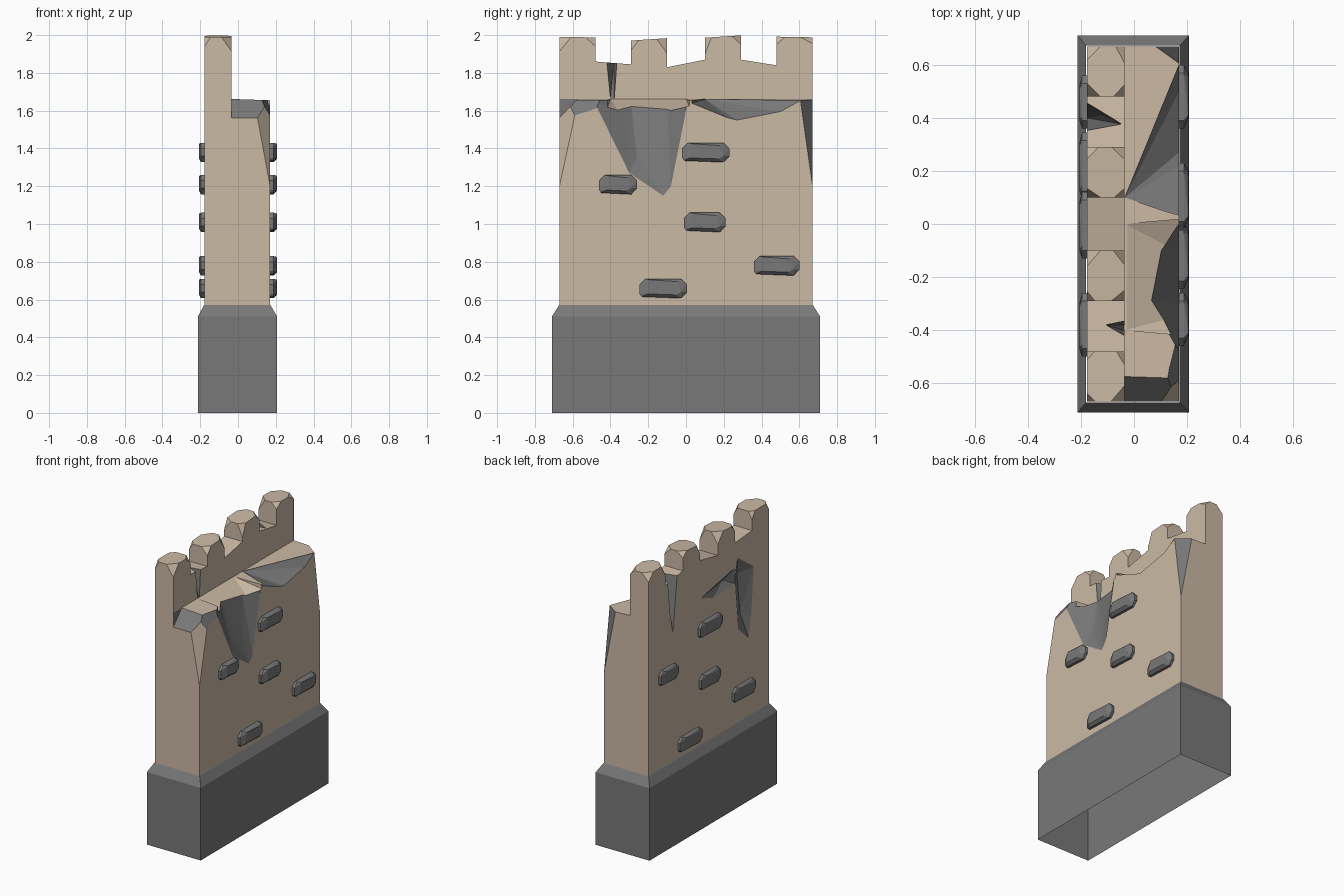
import bpy, bmesh, random
from mathutils import Vector

if "Cube" in bpy.data.objects:
    bpy.data.objects.remove(bpy.data.objects["Cube"])

random.seed(4)


def material(name, rgb):
    m = bpy.data.materials.new(name)
    m.diffuse_color = (*rgb, 1)
    m.use_nodes = True
    m.node_tree.nodes["Principled BSDF"].inputs["Base Color"].default_value = m.diffuse_color
    return m


SAND = material("sandstone", (0.60, 0.49, 0.375))
GREY = material("grey_stone", (0.19, 0.19, 0.19))
MATS = [SAND, GREY]


def finish(name, bm, slot=0):
    bmesh.ops.recalc_face_normals(bm, faces=bm.faces[:])
    me = bpy.data.meshes.new(name)
    bm.to_mesh(me)
    bm.free()
    for m in MATS:
        me.materials.append(m)
    for p in me.polygons:
        p.material_index = slot
    ob = bpy.data.objects.new(name, me)
    bpy.context.collection.objects.link(ob)
    return ob


def hull(name, pts, slot=0):
    bm = bmesh.new()
    for p in pts:
        bm.verts.new(p)
    res = bmesh.ops.convex_hull(bm, input=bm.verts[:])
    junk = [v for v in res["geom_interior"] if isinstance(v, bmesh.types.BMVert)]
    if junk:
        bmesh.ops.delete(bm, geom=junk, context="VERTS")
    bmesh.ops.dissolve_limit(bm, angle_limit=0.01, verts=bm.verts[:], edges=bm.edges[:])
    return finish(name, bm, slot)


cutters = []


def cut(pts, slot=0):
    ob = hull("cutter", pts, slot)
    ob.hide_render = True
    cutters.append(ob)


def cut_above(y0, y1, z0, z1):
    # notch open to the sky, with a floor sloping from z0 to z1
    cut([(x, y, z) for x in (-0.3, 0.3) for y, z in ((y0, z0), (y1, z1), (y0, 2.2), (y1, 2.2))])


def cut_corner(p, d, size, slot=0, e=0.25):
    # slice off a box corner p; d points inward, size is the cut on each axis
    s = Vector((d[i] * size[i] for i in range(3)))
    p = Vector(p)
    pts = [p - e * s]
    for i in range(3):
        q = p - e * s
        q[i] = p[i] + (1 + 2 * e) * s[i]
        pts.append(q)
    cut(pts, slot)


# plinth: open underneath, chamfered at the top
bm = bmesh.new()
rings = []
for x0, x1, y, z in ((-0.213, 0.207, 0.71, 0), (-0.213, 0.207, 0.71, 0.51), (-0.18, 0.172, 0.672, 0.57)):
    rings.append([bm.verts.new(c) for c in ((x0, -y, z), (x1, -y, z), (x1, y, z), (x0, y, z))])
for lo, hi in zip(rings, rings[1:]):
    for i in range(4):
        j = (i + 1) % 4
        bm.faces.new((lo[i], lo[j], hi[j], hi[i]))
finish("plinth", bm, 1)

# wall: stepped profile run along y
bm = bmesh.new()
XL, XM, XR, Y = -0.178, -0.035, 0.17, 0.67
prof = [(XL, 0.565), (XR, 0.565), (XR, 1.655), (XM, 1.662), (XM, 2.0), (XL, 2.0)]
face = bm.faces.new([bm.verts.new((x, -Y, z)) for x, z in prof])
ext = bmesh.ops.extrude_face_region(bm, geom=[face])
bmesh.ops.translate(bm, vec=(0, 2 * Y, 0), verts=[v for v in ext["geom"] if isinstance(v, bmesh.types.BMVert)])
wall = finish("wall", bm, 0)

# gaps between merlons
cut_above(-0.48, -0.29, 1.86, 1.845)
cut_above(-0.10, 0.10, 1.83, 1.87)
cut_above(0.29, 0.48, 1.87, 1.84)

# merlon tops and their worn corners
for y0, y1, z0, z1 in ((-0.67, -0.48, 1.99, 1.988), (-0.29, -0.10, 1.97, 1.985),
                       (0.10, 0.29, 1.985, 2.0), (0.48, 0.67, 1.992, 1.988)):
    cut_above(y0 - 0.02, y1 + 0.02, z0, z1)
    for x, dx in ((XL, 1), (XM, -1)):
        for y, z, dy in ((y0, z0, 1), (y1, z1, -1)):
            r = random.uniform
            cut_corner((x, y, z), (dx, dy, -1), (r(0.025, 0.055), r(0.03, 0.07), r(0.03, 0.09)))

# broken ledge end
cut([(x, y, z) for x in (XM, 0.3) for y, z in ((-0.70, 1.53), (-0.575, 1.662), (-0.575, 1.75), (-0.70, 1.75))], 1)
cut_corner((XR, -Y, 1.66), (-1, 1, -1), (0.085, 0.10, 0.46))
cut_corner((XR, Y, 1.66), (-1, -1, -1), (0.09, 0.065, 0.46), 1)
cut([(0.10, -0.60, 1.70), (0.135, -0.57, 1.66), (0.175, -0.67, 1.54), (0.175, -0.48, 1.60),
     (0.155, -0.45, 1.66), (0.25, -0.67, 1.6), (0.25, -0.45, 1.66), (0.25, -0.57, 1.75)], 1)

# large break in the ledge, running down the face
face_pts = ((-0.48, 1.635), (-0.30, 1.27), (-0.12, 1.15), (-0.08, 1.20), (0.0, 1.60))
cut([(XR, y, z) for y, z in face_pts] + [(0.28, y, z) for y, z in face_pts]
    + [(0.13, -0.14, 1.36), (0.125, -0.26, 1.36), (0.065, -0.29, 1.63), (0.10, -0.10, 1.63)]
    + [(x, y, 1.75) for x, y in ((0.17, -0.48), (0.06, -0.29), (0.095, -0.10), (0.17, 0.0), (0.28, -0.48), (0.28, 0))], 1)
# shallow sandy slope above the large break
cut([(XM, -0.40, 1.665), (XM, 0.0, 1.665), (0.12, -0.36, 1.60), (0.12, -0.08, 1.60),
     (0.2, -0.42, 1.60), (0.2, 0.02, 1.62), (XM, -0.4, 1.72), (XM, 0, 1.72), (0.2, -0.42, 1.72), (0.2, 0.02, 1.72)])
# second break in the ledge
cut([(XM, 0.10, 1.66), (XR, 0.03, 1.64), (XR, 0.27, 1.55), (XR, 0.50, 1.595), (0.13, 0.28, 1.655),
     (0.13, 0.50, 1.655), (XR, 0.60, 1.65), (0.26, 0.03, 1.62), (0.26, 0.27, 1.52), (0.26, 0.5, 1.58),
     (XM, 0.10, 1.72), (0.13, 0.28, 1.75), (0.13, 0.5, 1.75), (0.26, 0.03, 1.75), (0.26, 0.60, 1.75)], 1)

# cracks below two of the gaps
cut([(x, y, z) for x in (XM - 0.005, 0.01) for y, z in ((-0.42, 1.87), (-0.365, 1.87), (-0.38, 1.665), (-0.40, 1.665))]
    + [(-0.11, -0.38, 1.87)], 1)
cut([(x, y, z) for x in (XL, -0.25) for y, z in ((0.35, 1.88), (0.46, 1.88), (0.43, 1.62), (0.40, 1.48))]
    + [(-0.04, 0.375, 1.88), (-0.12, 0.41, 1.70)], 1)

# scars on the plain side
scar = ((-0.32, 1.73), (-0.50, 1.60), (-0.47, 1.27), (-0.44, 1.12), (-0.33, 1.22), (-0.29, 1.60))
cut([(x, y, z) for x in (XL, -0.25) for y, z in scar]
    + [(-0.13, -0.38, 1.58), (-0.14, -0.40, 1.30)], 1)
cut([(x, y, z) for x in (XL, -0.25) for y, z in ((0.09, 1.60), (-0.29, 1.67), (-0.29, 1.56), (-0.05, 1.55))]
    + [(-0.145, -0.2, 1.61)], 1)

# carve the wall and bake the result
for c in cutters:
    m = wall.modifiers.new("carve", "BOOLEAN")
    m.operation, m.solver, m.object = "DIFFERENCE", "EXACT", c
baked = bpy.data.meshes.new_from_object(wall.evaluated_get(bpy.context.evaluated_depsgraph_get()))
wall.modifiers.clear()
wall.data = baked
for c in cutters:
    bpy.data.objects.remove(c)

# protruding stones on both broad sides
for i, (y, z, w) in enumerate(((-0.36, 1.21, 0.20), (0.105, 1.38, 0.25), (0.10, 1.01, 0.22),
                               (0.48, 0.78, 0.24), (-0.12, 0.66, 0.25))):
    h = w / 2
    outer = ((-h + 0.05, 0.045), (h - 0.05, 0.035), (h - 0.03, -0.02), (h - 0.06, -0.035), (-h + 0.04, -0.03))
    inner = ((-h + 0.03, 0.05), (h - 0.03, 0.05), (h, 0.02), (h, -0.02), (h - 0.03, -0.053),
             (-h + 0.01, -0.045), (-h, -0.03), (-h, 0.02))
    for side, s, x0, cy in (("right", 1, XR, y), ("left", -1, XL, 0.1 - y)):
        def ring(pts, d):
            return [(x0 + s * d, cy + s * a, z + b) for a, b in pts]
        hull(f"stone_{side}_{i + 1}", ring(inner, -0.01) + ring(inner, 0.018) + ring(outer, 0.036 if s > 0 else 0.028), 1)
